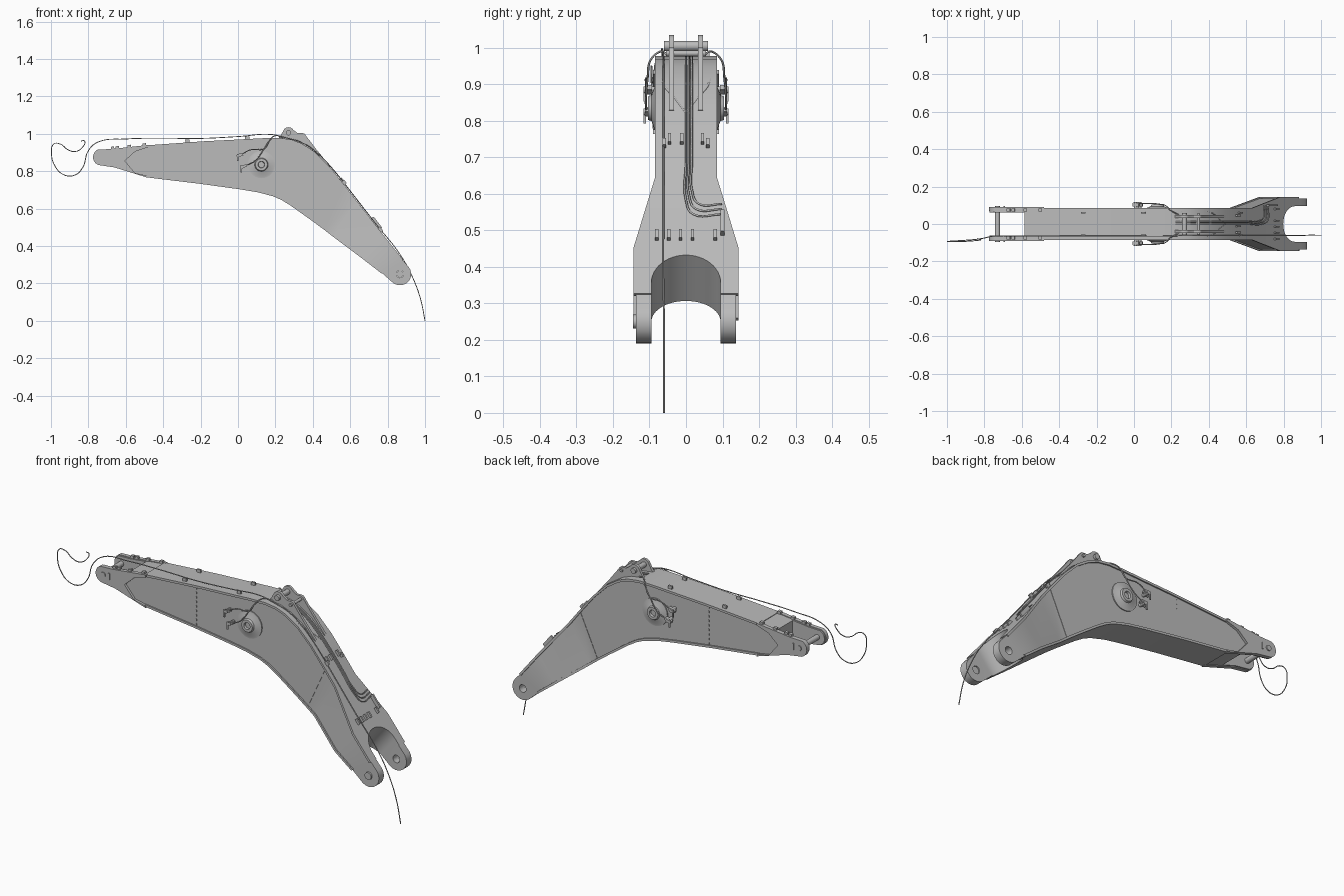
import bpy, bmesh, math
from mathutils import Vector as V

cube = bpy.data.objects.get("Cube")
if cube:
    bpy.data.objects.remove(cube, do_unlink=True)

steel = bpy.data.materials.new("grey steel")
steel.use_nodes = True
GREY = (0.5, 0.5, 0.5, 1)
steel.diffuse_color = GREY
steel.node_tree.nodes["Principled BSDF"].inputs["Base Color"].default_value = GREY
made = []


def solid(name, rings):
    """Closed skin through a list of equal point rings."""
    bm = bmesh.new()
    vs = [[bm.verts.new(p) for p in r] for r in rings]
    n = len(vs[0])
    for a, b in zip(vs, vs[1:]):
        for i in range(n):
            j = (i + 1) % n
            bm.faces.new((a[i], a[j], b[j], b[i]))
    bm.faces.new(vs[0])
    bm.faces.new(vs[-1])
    bmesh.ops.recalc_face_normals(bm, faces=bm.faces)
    me = bpy.data.meshes.new(name)
    bm.to_mesh(me)
    bm.free()
    me.materials.append(steel)
    ob = bpy.data.objects.new(name, me)
    bpy.context.collection.objects.link(ob)
    made.append(ob)
    return ob


def plate(name, pts, y0, y1):
    return solid(name, [[V((x, y, z)) for x, z in pts] for y in (y0, y1)])


def arc(c, r, a0, a1, n):
    return [(c[0] + r * math.cos(math.radians(a0 + (a1 - a0) * i / n)),
             c[1] + r * math.sin(math.radians(a0 + (a1 - a0) * i / n))) for i in range(n + 1)]


def turned(name, c, steps, n=32):
    """Round part along y from (y, radius) steps."""
    return solid(name, [[V((x, y, z)) for x, z in arc(c, r, 0, 360, n)[:-1]] for y, r in steps])


def block(name, c, size, tilt=0):
    u = V((math.cos(tilt), 0, math.sin(tilt))) * size[0] / 2
    w = V((-math.sin(tilt), 0, math.cos(tilt))) * size[2] / 2
    c, h = V(c), V((0, size[1] / 2, 0))
    return solid(name, [[c + s * h + a * u + b * w for a, b in ((-1, -1), (1, -1), (1, 1), (-1, 1))]
                        for s in (-1, 1)])


def hose(name, pts, r=0.003):
    cu = bpy.data.curves.new(name, 'CURVE')
    cu.dimensions = '3D'
    cu.bevel_depth = r
    cu.bevel_resolution = 1
    cu.resolution_u = 6
    sp = cu.splines.new('BEZIER')
    sp.bezier_points.add(len(pts) - 1)
    for bp, p in zip(sp.bezier_points, pts):
        bp.co = p
        bp.handle_left_type = bp.handle_right_type = 'AUTO'
    cu.materials.append(steel)
    bpy.context.collection.objects.link(bpy.data.objects.new(name, cu))


def cut(ob, cutter):
    m = ob.modifiers.new("cut", 'BOOLEAN')
    m.operation, m.solver, m.object = 'DIFFERENCE', 'EXACT', cutter
    bpy.context.view_layer.objects.active = ob
    bpy.ops.object.modifier_apply(modifier=m.name)


# Boom stations: top x, top z, bottom x, bottom z, half width
SPINE = [(-.68, .915, -.66, .824, .078), (-.49, .935, -.49, .77, .078), (-.18, .957, -.2, .735, .078),
         (.0, .966, .01, .706, .078), (.13, .973, .107, .69, .078), (.22, .975, .19, .668, .078),
         (.285, .966, .235, .648, .078), (.34, .945, .28, .62, .078), (.41, .9, .33, .585, .078),
         (.49, .82, .4, .535, .078), (.57, .72, .465, .487, .078), (.63, .642, .51, .452, .078),
         (.78, .45, .67, .332, .137), (.88, .325, .77, .255, .137)]
FOOT, TIP = (.866, .25), (-.73, .875)


def ends(c, r, mid, angles, w):
    out = []
    for a in angles:
        (tx, tz), (bx, bz) = arc(c, r, mid + a, mid - a, 1)
        out.append((tx, tz, bx, bz, w))
    return out


def ring(tx, tz, bx, bz, w):
    return [V((tx, -w, tz)), V((tx, w, tz)), V((bx, w, bz)), V((bx, -w, bz))]


tip = ends(TIP, .042, 183, (-8, -25, -45, -68), .078)
foot = ends(FOOT, .06, -45, (82, 65, 48, 32, 18, 7), .137)
core = solid("boom_box", [ring(*s) for s in tip + SPINE + foot])


# Top and bottom cover plates, slightly wider than the box
def cover(name, flip):
    rings = []
    for tx, tz, bx, bz, w in SPINE[1:]:
        t, b = V((tx, tz)), V((bx, bz))
        if flip:
            t, b = b, t
        d = (t - b).normalized()
        o, i = t + d * .003, t - d * .009
        rings.append(ring(o.x, o.y, i.x, i.y, w + .007))
    return solid(name, rings)


covers = [cover("top_cover", False), cover("bottom_cover", True)]

# Cutters: rounded foot slot, tip slot and pin hole
U, W, apex = V((.78, 0, -.62)), V((.62, 0, .78)), V((.80, 0, .435))
slot = [(.5, .095)] + [(.095 + x, y) for x, y in arc((0, 0), .095, 90, 270, 24)] + [(.5, -.095)]
foot_slot = solid("foot_slot_cutter", [[apex + U * u + W * h + V((0, y, 0)) for u, y in slot]
                                       for h in (-.35, .15)])
tip_slot = block("tip_slot_cutter", (-.785, 0, .86), (.4, .124, .4))
pin_hole = turned("pin_hole_cutter", FOOT, [(-.3, .02), (.3, .02)])
for ob in [core] + covers:
    cut(ob, foot_slot)
for cutter in (tip_slot, pin_hole):
    cut(core, cutter)
for cutter in (foot_slot, tip_slot, pin_hole):
    made.remove(cutter)
    bpy.data.objects.remove(cutter, do_unlink=True)


def top(x):
    """Height and slope angle of the upper edge."""
    for a, b in zip(SPINE, SPINE[1:]):
        if x <= b[0]:
            break
    k = (b[1] - a[1]) / (b[0] - a[0])
    return a[1] + (x - a[0]) * k, math.atan(k)


def on_top(x, y, h):
    z, t = top(x)
    return V((x - h * math.sin(t), y, z + h * math.cos(t)))


# Paired side parts
ear = arc(TIP, .045, 115, 250, 12) + [(-.66, .82), (-.48, .764), (-.485, .776), (-.55, .79), (-.605, .855),
                                      (-.55, .905), (-.48, .928), (-.48, .94), (-.68, .918)]
lug = [(.2, .96), (.225, .985)] + arc((.27, 1.005), .03, 160, 30, 8) + [(.32, 1.003)] + \
      arc((.345, .985), .018, 100, 20, 4) + [(.42, .915), (.49, .83), (.45, .82), (.3, .92)]
for s, side in ((-1, "right"), (1, "left")):
    plate(side + "_tip_ear", ear, s * .07, s * .091)
    turned(side + "_tip_pin_cap", TIP, [(s * .08, .014), (s * .096, .014)], 20)
    block(side + "_pin_lock", (-.695, s * .09, .875), (.008, .01, .035))
    plate(side + "_bracket_lug", lug, s * .033, s * .047)
    # pivot boss: flange, cone, hub and recessed bore
    turned(side + "_pivot_boss", (.125, .835),
           [(s * .07, .073), (s * .083, .073), (s * .084, .064), (s * .094, .036), (s * .104, .032),
            (s * .104, .018), (s * .092, .016)], 40)
    # hose valves with connecting hoses
    for x, z in ((.01, .885), (.03, .825)):
        block(side + "_valve", (x, s * .103, z), (.035, .02, .014), .4)
        turned(side + "_valve_stem", (x, z), [(s * .075, .009), (s * .117, .009)], 12)
        block(side + "_valve_handle", (x - .012, s * .113, z - .012), (.008, .006, .04))
        hose(side + "_valve_hose", [(x, s * .108, z), (x + .06, s * .11, z + .03), (.14, s * .105, .92),
                                    (.17, s * .098, .965), (.2, s * .07, .99), (.24, s * .05, .98)])
    # weld seams on the side plate
    a, b = V((.568, 0, .715)), V((.467, 0, .492))
    c = (a + b) / 2
    block(side + "_seam", (c.x, s * .078, c.z), ((a - b).length, .004, .004), math.atan2(a.z - b.z, a.x - b.x))
    for i in range(9):
        block(side + "_seam_dash", (-.19, s * .078, .75 + i * .024), (.004, .004, .012))
    # hose clips along the top
    for x in (-.27, .05, .56):
        block(side + "_clip", on_top(x, s * .06, .008), (.022, .01, .022), top(x)[1])
    for x in (-.67, -.645, -.58, -.5):
        block(side + "_tip_stop", on_top(x, s * .075, .006), (.018, .016, .018), top(x)[1])

# Cross pins and foot boss
turned("tip_cross_pin", TIP, [(-.07, .014), (.07, .014)], 20)
turned("bracket_pin", (.27, 1.005), [(-.06, .014), (.06, .014)], 20)
turned("bracket_small_pin", (.345, .985), [(-.055, .008), (.055, .008)], 16)
turned("foot_pin_boss", FOOT, [(-.1, .019), (-.145, .019)], 20)

# Pipe clamps on the lower leg
for x, ys in ((.55, (-.045, -.012, .045)), (.755, (-.08, -.047, -.015, .018, .08))):
    for y in ys:
        block("pipe_clamp", on_top(x, y, .007), (.03, .009, .018), top(x)[1])
block("pipe_manifold", on_top(.73, .1, .01), (.075, .01, .025), top(.73)[1])

# Raised weld lines meeting in a V behind the bracket
for s in (-1, 1):
    hose("gusset_weld", [on_top(x, s * y, .001) for x, y in ((.25, .066), (.41, .062), (.45, .03), (.49, 0))])

# Three pipes down the leg, turning to the manifold
for i in range(3):
    y, turn = .008 * i, .71 - .011 * i
    path = [on_top(x, y, .008) for x in (.22, .3, .38, .45, .52, .6, turn - .03)]
    hose("leg_pipe", path + [on_top(turn, y + .02, .008), on_top(turn, .098, .008)])

# Long loose hose over the whole boom
down = [V((1, -.06, 0)), V((.975, -.06, .12)), V((.93, -.06, .24))]
leg = [on_top(x, -.062, .008) for x in (.86, .73, .6, .5, .42, .34, .26)]
beam = [V((x, -.065, z)) for x, z in ((.18, .996), (0, .985), (-.2, .975), (-.4, .976), (-.6, .972), (-.75, .955))]
loop = [(-.8, .91), (-.83, .82), (-.87, .78), (-.93, .78), (-.98, .83), (-.997, .9), (-.985, .945),
        (-.95, .945), (-.91, .915), (-.87, .905), (-.83, .93), (-.82, .96), (-.84, .962)]
tail = [V((x, -.075 - .02 * math.sin(i / 4), z)) for i, (x, z) in enumerate(loop)]
hose("loose_hose", down + leg + beam + tail, .0025)

# Smooth rounded surfaces, keep edges sharp
bpy.ops.object.select_all(action='DESELECT')
for ob in made:
    ob.select_set(True)
bpy.context.view_layer.objects.active = core
bpy.ops.object.shade_smooth_by_angle(angle=math.radians(25))
